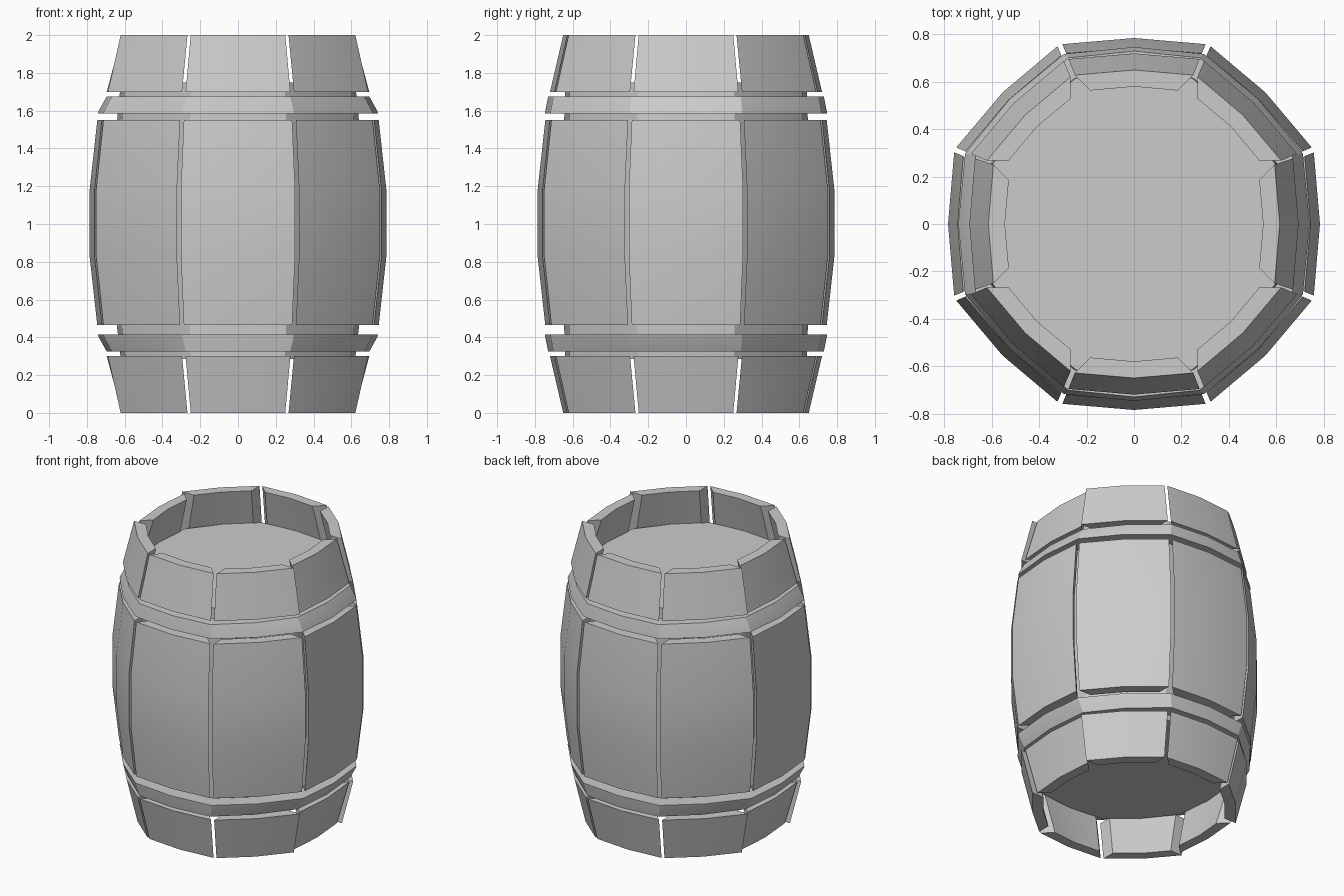
import bpy, bmesh
from math import sin, cos, pi, radians

if "Cube" in bpy.data.objects:
    bpy.data.objects.remove(bpy.data.objects["Cube"])


def finish(bm, name):
    bmesh.ops.recalc_face_normals(bm, faces=bm.faces)
    mesh = bpy.data.meshes.new(name)
    bm.to_mesh(mesh)
    bm.free()
    obj = bpy.data.objects.new(name, mesh)
    bpy.context.collection.objects.link(obj)
    bpy.ops.object.select_all(action='DESELECT')
    obj.select_set(True)
    bpy.context.view_layer.objects.active = obj
    bpy.ops.object.shade_smooth_by_angle(angle=radians(30))


def bridge(bm, a, b):
    n = len(a)
    for i in range(n):
        j = (i + 1) % n
        bm.faces.new((a[i], a[j], b[j], b[i]))


def stave_section(r):
    # Bowed outer face, sides cut in at 45 degrees; u is sideways, v outward
    u, v, t = r * 0.385, r * 0.967, 0.065
    return [(-u, v), (0, r), (u, v), (u - t, v - t), (0, r - t - 0.005), (t - u, v - t)]


def staves(name, rows):
    # Eight staves; each row is (z, radius, inward shift of the two side staves)
    bm = bmesh.new()
    for k in range(8):
        a = k * pi / 4
        ca, sa = cos(a), sin(a)
        loops = []
        for z, r, shift in rows:
            s = shift if k % 4 == 0 else 0
            loops.append([bm.verts.new(((v - s) * ca - u * sa, (v - s) * sa + u * ca, z))
                          for u, v in stave_section(r)])
        for lo, hi in zip(loops, loops[1:]):
            bridge(bm, lo, hi)
        for end in (loops[0], loops[-1]):
            bm.faces.new((end[0], end[1], end[4], end[5]))
            bm.faces.new((end[1], end[2], end[3], end[4]))
    finish(bm, name)


def ring_loop(bm, z, rx, ry):
    # Sixteen points, with the odd ones pushed out toward an octagon
    pts = []
    for i in range(16):
        f = 1.04 if i % 2 else 1.0
        a = i * pi / 8
        pts.append(bm.verts.new((rx * f * cos(a), ry * f * sin(a), z)))
    return pts


def lathe(name, profile, closed):
    bm = bmesh.new()
    loops = [ring_loop(bm, *p) for p in profile]
    for lo, hi in zip(loops, loops[1:]):
        bridge(bm, lo, hi)
    if closed:
        bridge(bm, loops[-1], loops[0])
    else:
        bm.faces.new(loops[0])
        bm.faces.new(loops[-1])
    finish(bm, name)


# Staves: three tiers
end_rows = [(1.70, 0.72, 0.025), (2.0, 0.65, 0.035)]
staves("top_staves", end_rows)
staves("bottom_staves", [(2 - z, r, s) for z, r, s in reversed(end_rows)])
staves("middle_staves", [(0.465, 0.745, 0), (0.825, 0.785, 0), (1.185, 0.785, 0), (1.55, 0.745, 0)])

# Inner drum with the lid and the base
lathe("drum", [(0.285, 0.62, 0.64), (0.45, 0.64, 0.645), (1.55, 0.64, 0.645), (1.75, 0.62, 0.64)], False)

# Hoops, bevelled toward the barrel ends
hoop = [(1.585, 0.60, 0.60), (1.585, 0.742, 0.747), (1.60, 0.737, 0.745),
        (1.675, 0.695, 0.73), (1.675, 0.60, 0.60)]
lathe("top_hoop", hoop, True)
lathe("bottom_hoop", [(2 - z, rx, ry) for z, rx, ry in hoop], True)
